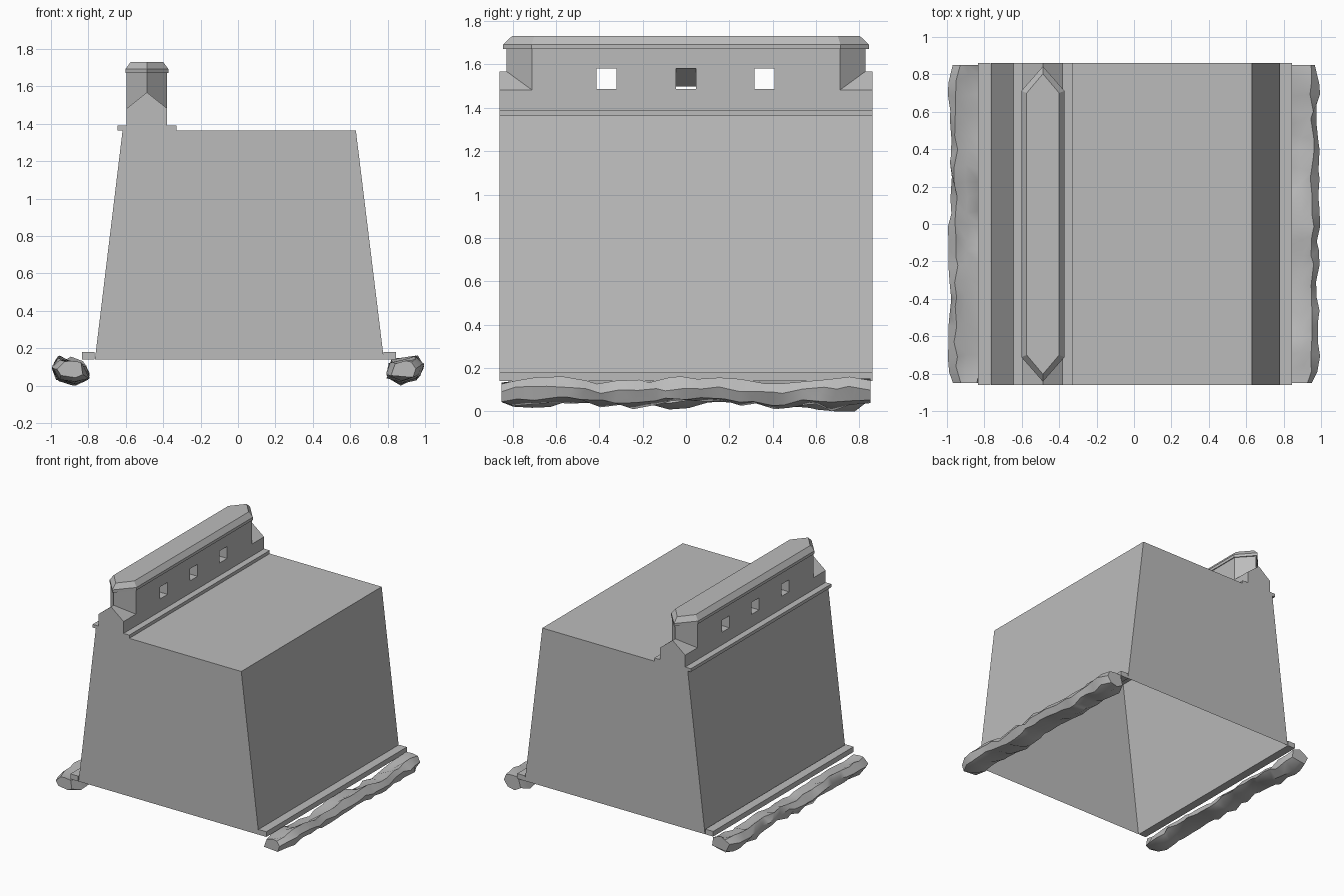
import bpy
import bmesh
import math
import random

if "Cube" in bpy.data.objects:
    bpy.data.objects.remove(bpy.data.objects["Cube"], do_unlink=True)

random.seed(7)
stone = bpy.data.materials.new("grey_stone")
stone.use_nodes = True
GREY = (0.5, 0.5, 0.5, 1)
stone.diffuse_color = GREY
stone.node_tree.nodes["Principled BSDF"].inputs["Base Color"].default_value = GREY

LENGTH = 0.86       # half length of the wall along y
PARAPET_X = -0.487  # centre line of the parapet


def loft(name, rings, cap_start=True, cap_end=True):
    """Join closed rings of points into a skin."""
    bm = bmesh.new()
    loops = [[bm.verts.new(p) for p in ring] for ring in rings]
    n = len(loops[0])
    for a, b in zip(loops, loops[1:]):
        for i in range(n):
            j = (i + 1) % n
            bm.faces.new((a[i], a[j], b[j], b[i]))
    if cap_start:
        bm.faces.new(loops[0][::-1])
    if cap_end:
        bm.faces.new(loops[-1])
    bmesh.ops.recalc_face_normals(bm, faces=bm.faces)
    mesh = bpy.data.meshes.new(name)
    bm.to_mesh(mesh)
    bm.free()
    mesh.materials.append(stone)
    obj = bpy.data.objects.new(name, mesh)
    bpy.context.collection.objects.link(obj)
    return obj


def rect(x0, x1, z, y=LENGTH):
    return [(x0, -y, z), (x1, -y, z), (x1, y, z), (x0, y, z)]


def box(name, x0, x1, z0, z1):
    return loft(name, [rect(x0, x1, z0), rect(x0, x1, z1)])


def hexagon(half_width, shoulder, tip, z):
    """Long plan with a pointed prow at both ends."""
    c, w = PARAPET_X, half_width
    return [(c - w, -shoulder, z), (c, -tip, z), (c + w, -shoulder, z),
            (c + w, shoulder, z), (c, tip, z), (c - w, shoulder, z)]


def extrude_y(name, profile, y0, y1):
    return loft(name, [[(x, y, z) for x, z in profile] for y in (y0, y1)])


# Tapered main block, open underneath
loft("main_block", [rect(-0.765, 0.78, 0.14), rect(-0.617, 0.63, 1.365)],
     cap_start=False)

# Base mouldings and the ledge under the parapet
box("right_base_moulding", -0.835, -0.768, 0.14, 0.18)
box("left_base_moulding", 0.778, 0.845, 0.14, 0.18)
box("parapet_ledge", -0.644, -0.33, 1.365, 1.39)

# Parapet wall with pointed ends
wall = loft("parapet_wall", [hexagon(0.108, 0.71, 0.828, z) for z in (1.385, 1.675)])

# Through windows; the middle one has a ceiling that dips inside
bottom, top = 1.487, 1.58
c = PARAPET_X
for y, lowest in ((-0.367, top), (0, 1.497), (0.363, top)):
    profile = [(c - 0.2, bottom), (c + 0.2, bottom), (c + 0.2, top), (c + 0.1, top),
               (c, lowest), (c - 0.1, top), (c - 0.2, top)]
    if lowest == top:
        profile = profile[:3] + profile[-1:]
    cutter = extrude_y("window_cutter", profile, y - 0.046, y + 0.046)
    cutter.hide_render = True
    cut = wall.modifiers.new("window", 'BOOLEAN')
    cut.object = cutter
    cut.solver = 'EXACT'
    bpy.context.view_layer.objects.active = wall
    bpy.ops.object.modifier_apply(modifier=cut.name)
    bpy.data.objects.remove(cutter, do_unlink=True)

# Gabled blocks at both ends of the parapet
gable = [(c - 0.108, 1.385), (c + 0.108, 1.385), (c + 0.108, 1.482),
         (c, 1.568), (c - 0.108, 1.482)]
extrude_y("front_gable", gable, -LENGTH, -0.705)
extrude_y("back_gable", gable, 0.705, LENGTH)

# Overhanging cap with a bevelled top
loft("parapet_cap", [hexagon(0.115, 0.712, 0.843, 1.67),
                     hexagon(0.115, 0.712, 0.843, 1.692),
                     hexagon(0.087, 0.70, 0.803, 1.73)])


# Ragged rubble strips along both feet
SECTION = [(-0.095, 0.06), (-0.075, 0.10), (0.0, 0.112), (0.06, 0.145),
           (0.092, 0.10), (0.07, 0.05), (-0.02, 0.032)]


def rubble(name, side):
    rings = []
    count = 22
    for k in range(count + 1):
        t = k / count
        y = (2 * t - 1) * 0.85
        end = abs(2 * t - 1) ** 6
        sag = -0.022 * math.exp(-((y - 0.76) / 0.08) ** 2)
        wave = 0.012 * math.sin(9 * y + side)
        size = 0.75 if k in (0, count) else 1.0
        ring = []
        for i, (dx, z) in enumerate(SECTION):
            dx = dx * size + random.uniform(-0.014, 0.010)
            z = 0.085 + (z - 0.085) * size + random.uniform(-0.012, 0.012)
            if i in (1, 2):
                z += 0.035 * end
            if z < 0.08:
                z += sag
            dx = max(-0.1, min(0.097, dx))
            z = max(0.0, min(0.16, z + wave))
            shift = 0 if k in (0, count) else random.uniform(-0.025, 0.025)
            ring.append((side * (0.895 + dx), y + shift, z))
        rings.append(ring)
    # Let the strip touch the ground and reach its full width at one lump
    x, y, z = rings[-3][-1]
    rings[-3][-1] = (x, y, 0.0)
    for k in (2, 11, -3):
        x, y, z = rings[k][4]
        rings[k][4] = (side * 0.995, y, z)
    obj = loft(name, rings)
    bpy.ops.object.select_all(action='DESELECT')
    obj.select_set(True)
    bpy.context.view_layer.objects.active = obj
    bpy.ops.object.shade_smooth_by_angle(angle=math.radians(40))


rubble("left_rubble", 1)
rubble("right_rubble", -1)
